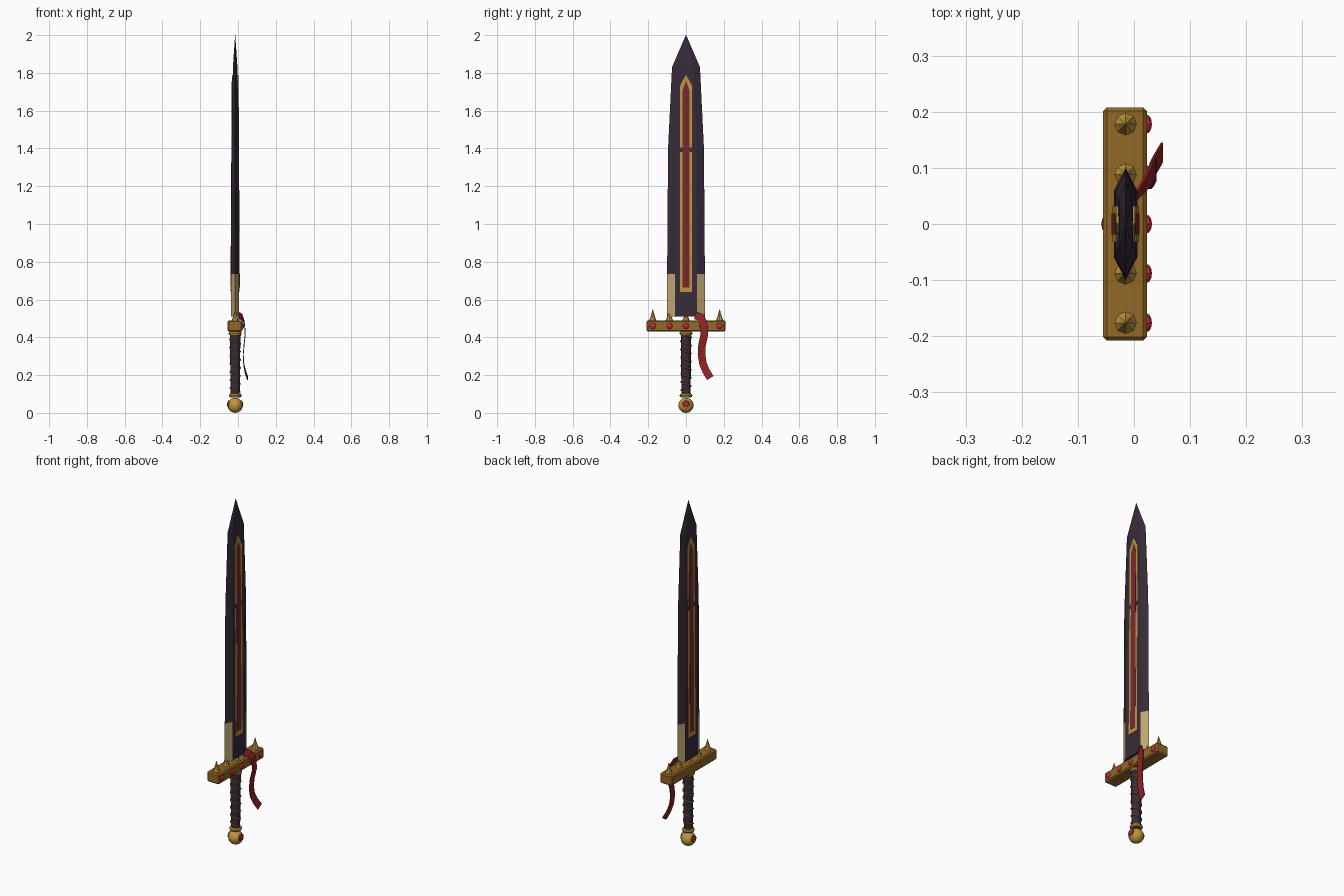
import bpy, bmesh, math
from mathutils import Vector

cube = bpy.data.objects.get("Cube")
if cube:
    bpy.data.objects.remove(cube)

AXIS = -0.015  # x of the sword's long axis


def material(name, rgb):
    m = bpy.data.materials.new(name)
    m.use_nodes = True
    m.diffuse_color = (*rgb, 1)
    m.node_tree.nodes["Principled BSDF"].inputs["Base Color"].default_value = (*rgb, 1)
    return m


DARK = material("dark_steel", (0.038, 0.025, 0.042))
CREAM = material("cream_edge", (0.55, 0.39, 0.17))
GOLD = material("gold", (0.53, 0.31, 0.05))
BRONZE = material("bronze", (0.29, 0.14, 0.02))
INLAY = material("dark_red_inlay", (0.19, 0.022, 0.028))
GEM = material("red_gem", (0.6, 0.02, 0.04))
CLOTH = material("red_cloth", (0.28, 0.016, 0.016))


def loft(name, rings, mat):
    """Skin a list of equal-length point rings and cap both ends."""
    bm = bmesh.new()
    loops = [[bm.verts.new(p) for p in ring] for ring in rings]
    for a, b in zip(loops, loops[1:]):
        for i in range(len(a)):
            j = (i + 1) % len(a)
            bm.faces.new((a[i], a[j], b[j], b[i]))
    bm.faces.new(loops[0][::-1])
    bm.faces.new(loops[-1])
    bmesh.ops.recalc_face_normals(bm, faces=bm.faces)
    mesh = bpy.data.meshes.new(name)
    bm.to_mesh(mesh)
    bm.free()
    ob = bpy.data.objects.new(name, mesh)
    bpy.context.collection.objects.link(ob)
    mesh.materials.append(mat)
    return ob


def finish(name, mat, scale=(1, 1, 1), smooth=False):
    """Name, scale and colour the primitive just added."""
    ob = bpy.context.object
    ob.name = name
    ob.scale = scale
    ob.data.materials.append(mat)
    if smooth:
        bpy.ops.object.shade_smooth_by_angle()
    return ob


# Blade: hexagonal section (z, edge half-width, flat half-width, half-thickness)
def blade_ring(z, edge, flat, t):
    pts = [(0, -edge), (t, -flat), (t, flat), (0, edge), (-t, flat), (-t, -flat)]
    return [(AXIS + x, y, z) for x, y in pts]


blade = loft("blade", [blade_ring(*s) for s in (
    (0.51, 0.1, 0.059, 0.021),
    (0.735, 0.1, 0.059, 0.021),
    (1.4, 0.095, 0.055, 0.019),
    (1.83, 0.074, 0.04, 0.012),
    (2.0, 0.001, 0.0005, 0.0005))], DARK)

# Pale ground edges next to the guard
blade.data.materials.append(CREAM)
for face in blade.data.polygons:
    if face.center.z < 0.73 and abs(face.center.y) > 0.07:
        face.material_index = 1


# Pointed inlay showing on both flats
def inlay(name, half, bottom, shoulder, tip, lift, mat):
    rings = []
    for z, w in ((bottom, half), (shoulder, half), (tip, 0.001)):
        t = 0.0235 + lift - 0.006 * (z - bottom)
        rings.append([(AXIS + x, y, z) for x, y in ((t, -w), (t, w), (-t, w), (-t, -w))])
    loft(name, rings, mat)


inlay("inlay_frame", 0.032, 0.64, 1.73, 1.79, 0, GOLD)
inlay("inlay_panel", 0.019, 0.665, 1.705, 1.755, 0.0012, INLAY)

# Crossguard
bpy.ops.mesh.primitive_cube_add(size=1, location=(AXIS - 0.001, 0, 0.46))
guard = finish("crossguard", BRONZE, (0.078, 0.416, 0.06))
bpy.ops.object.transform_apply(location=False, rotation=False)
bevel = guard.modifiers.new("Bevel", "BEVEL")
bevel.width = 0.007
bevel.segments = 1


# Faceted gem facing along x
def gem(name, x, y, z, depth):
    bpy.ops.mesh.primitive_uv_sphere_add(
        segments=8, ring_count=6, radius=1, location=(x, y, z), rotation=(0, math.pi / 2, 0))
    finish(name, GEM, (0.017, 0.017, depth))


# Spikes on top of the guard, gems on its left face
for i, y in enumerate((-0.176, -0.088, 0, 0.088, 0.178)):
    bpy.ops.mesh.primitive_cone_add(
        vertices=8, radius1=0.02, radius2=0.014, depth=0.012, location=(AXIS, y, 0.495))
    finish(f"spike_base_{i}", GOLD)
    bpy.ops.mesh.primitive_cone_add(
        vertices=8, radius1=0.014, radius2=0, depth=0.05, location=(AXIS, y, 0.526))
    finish(f"spike_{i}", GOLD)
    gem(f"guard_gem_{i}", 0.022, y, 0.46, 0.01)

# Grip with spiral wire
bpy.ops.mesh.primitive_cone_add(
    vertices=16, radius1=0.024, radius2=0.028, depth=0.35, location=(AXIS, 0, 0.26))
finish("grip", DARK, smooth=True)

TURNS, STEPS = 7, 14
curve = bpy.data.curves.new("grip_wire", "CURVE")
curve.dimensions = "3D"
curve.bevel_depth = 0.004
curve.bevel_resolution = 1
spline = curve.splines.new("POLY")
count = TURNS * STEPS
spline.points.add(count)
for i, p in enumerate(spline.points):
    f = i / count
    a = -math.tau * TURNS * f
    r = 0.0255 + 0.003 * f
    p.co = (AXIS + r * math.cos(a), r * math.sin(a), 0.11 + 0.3 * f, 1)
curve.materials.append(BRONZE)
bpy.context.collection.objects.link(bpy.data.objects.new("grip_wire", curve))

# Collars at both ends of the grip
for name, z, radius in (("lower_collar", 0.092, 0.023), ("upper_collar", 0.421, 0.024)):
    bpy.ops.mesh.primitive_torus_add(
        major_segments=16, minor_segments=8, major_radius=radius, minor_radius=0.011,
        location=(AXIS, 0, z))
    finish(name, GOLD, smooth=True)

# Pommel with a gem on each side
bpy.ops.mesh.primitive_uv_sphere_add(
    segments=16, ring_count=10, radius=0.04, location=(AXIS, 0, 0.04))
finish("pommel", GOLD, smooth=True)
for side, label in ((1, "left"), (-1, "right")):
    bpy.ops.mesh.primitive_cylinder_add(
        vertices=12, radius=0.021, depth=0.008, rotation=(0, math.pi / 2, 0),
        location=(AXIS + side * 0.033, 0, 0.045))
    finish(f"pommel_setting_{label}", BRONZE)
    gem(f"pommel_gem_{label}", AXIS + side * 0.035, 0, 0.045, 0.008)

# Ribbon draped over the guard
path = [Vector(p) for p in (
    (0.004, 0.05, 0.515), (0.02, 0.072, 0.508), (0.031, 0.088, 0.485),
    (0.036, 0.096, 0.455), (0.038, 0.096, 0.41), (0.032, 0.085, 0.36),
    (0.028, 0.082, 0.31), (0.03, 0.09, 0.26), (0.038, 0.107, 0.22), (0.05, 0.128, 0.185))]
rings = []
for i, p in enumerate(path):
    t = (path[min(i + 1, len(path) - 1)] - path[max(i - 1, 0)]).normalized()
    across = Vector((0, -t.z, t.y)).normalized() * 0.02
    out = t.cross(across).normalized() * 0.002
    rings.append([p - across - out, p + across - out, p + across + out, p - across + out])
loft("ribbon", rings, CLOTH)
bpy.context.view_layer.objects.active = bpy.data.objects["ribbon"]
